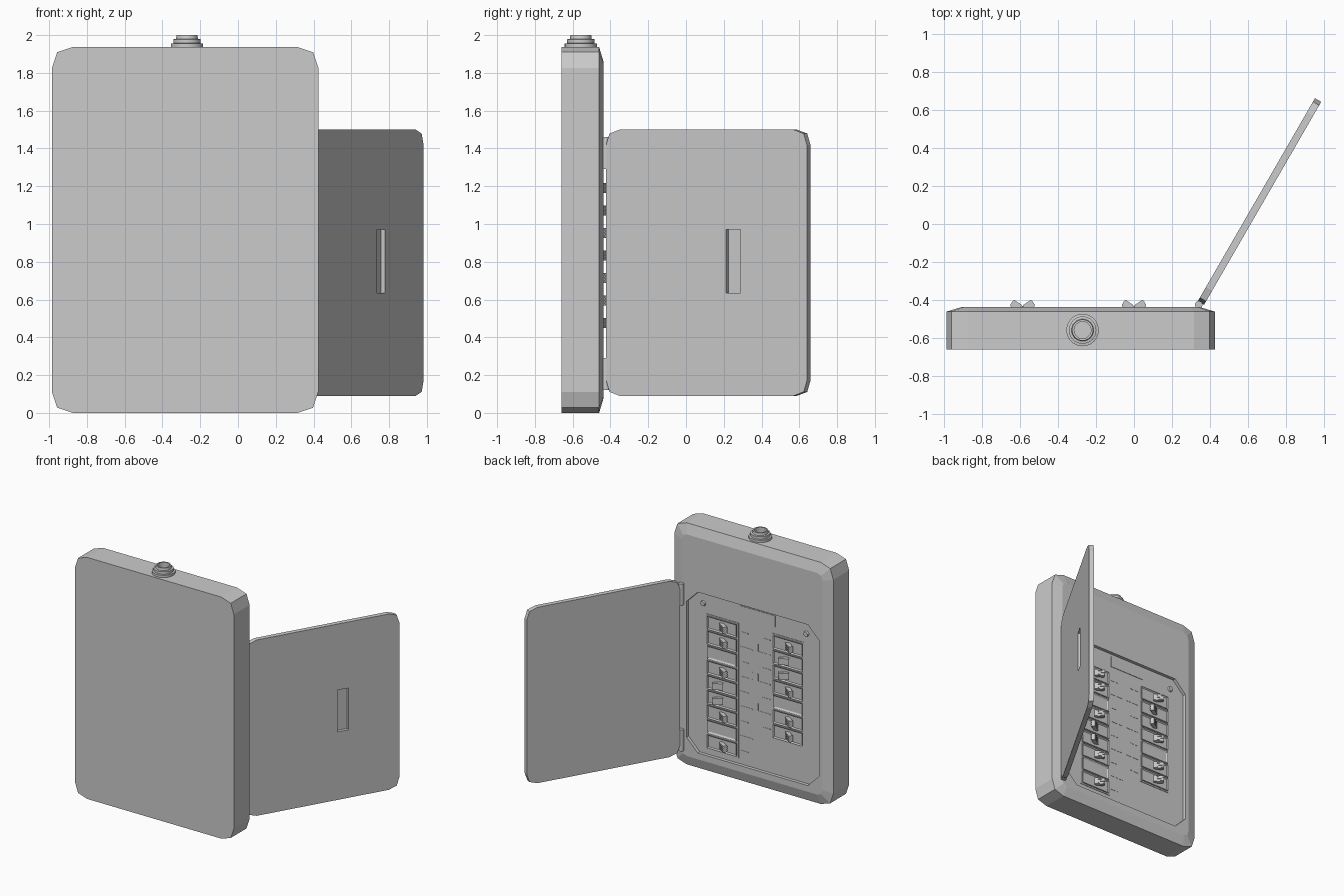
import bpy, bmesh, math
from mathutils import Matrix, Vector

cube = bpy.data.objects.get("Cube")
if cube:
    bpy.data.objects.remove(cube, do_unlink=True)

grey = bpy.data.materials.new("light_grey_metal")
grey.use_nodes = True
COLOUR = (0.6, 0.6, 0.6, 1)
grey.diffuse_color = COLOUR
grey.node_tree.nodes["Principled BSDF"].inputs["Base Color"].default_value = COLOUR


def finish(name, bm, matrix=None):
    bmesh.ops.recalc_face_normals(bm, faces=bm.faces)
    mesh = bpy.data.meshes.new(name)
    bm.to_mesh(mesh)
    bm.free()
    mesh.materials.append(grey)
    obj = bpy.data.objects.new(name, mesh)
    bpy.context.collection.objects.link(obj)
    if matrix:
        obj.matrix_world = matrix
    return obj


def add_box(bm, lo, hi, matrix=None):
    lo, hi = Vector(lo), Vector(hi)
    m = Matrix.Translation((lo + hi) / 2) @ Matrix.Diagonal((*(hi - lo), 1))
    return bmesh.ops.create_cube(bm, size=1, matrix=(matrix or Matrix()) @ m)["verts"]


def outline(x0, x1, z0, z1, r, k=0.25):
    """Rectangle with three-point corners; k = 0.5 gives a plain chamfer."""
    pts = []
    for x, z, sx, sz in ((x0, z0, 1, 1), (x1, z0, -1, 1), (x1, z1, -1, -1), (x0, z1, 1, -1)):
        corner = [(x, z + sz * r), (x + sx * r * k, z + sz * r * k), (x + sx * r, z)]
        pts += corner if sx == sz else corner[::-1]
    return pts


def loft(bm, sections):
    """Joins (outline, y) sections and caps both ends."""
    rings = [[bm.verts.new((x, y, z)) for x, z in pts] for pts, y in sections]
    n = len(rings[0])
    for a, b in zip(rings, rings[1:]):
        for i in range(n):
            j = (i + 1) % n
            bm.faces.new((a[i], a[j], b[j], b[i]))
    bm.faces.new(rings[0])
    bm.faces.new(rings[-1])


# Cabinet with sloped rim and recessed breaker bay
FLOOR = -0.462
outer = outline(-0.985, 0.425, 0, 1.937, 0.11)
bay = outline(-0.875, 0.3, 0.13, 1.42, 0.1, 0.5)
bm = bmesh.new()
loft(bm, [(outer, -0.66), (outer, -0.46),
          (outline(-0.905, 0.345, 0.08, 1.857, 0.05), -0.436),
          (bay, -0.436), (bay, FLOOR)])
finish("cabinet", bm)

# Conduit fitting turned around a vertical axis
profile = [(0.085, 1.93), (0.085, 1.955), (0.072, 1.957), (0.072, 1.978),
           (0.058, 1.98), (0.055, 2.0), (0.044, 2.0), (0.044, 1.95), (0, 1.95)]
bm = bmesh.new()
verts = [bm.verts.new((r, 0, z)) for r, z in profile]
edges = [bm.edges.new(pair) for pair in zip(verts, verts[1:])]
bmesh.ops.spin(bm, geom=verts + edges, axis=(0, 0, 1), cent=(0, 0, 0),
               angle=math.tau, steps=32)
bmesh.ops.remove_doubles(bm, verts=bm.verts, dist=0.0005)
fitting = finish("conduit_fitting", bm, Matrix.Translation((-0.27, -0.557, 0)))
bpy.context.view_layer.objects.active = fitting
fitting.select_set(True)
bpy.ops.object.shade_smooth_by_angle(angle=math.radians(35))
fitting.select_set(False)

# Open door with a shallow finger pull on its outside
hinge = Matrix.Translation((0.335, -0.405, 0)) @ Matrix.Rotation(math.radians(60), 4, "Z")
bm = bmesh.new()
edge = outline(0, 1.23, 0.09, 1.5, 0.085)
loft(bm, [(edge, -0.038), (edge, 0)])
door = finish("door", bm, hinge)
bm = bmesh.new()
add_box(bm, (0.735, -0.06, 0.635), (0.822, -0.013, 0.97))
cutter = finish("pull_cutter", bm, hinge)
cutter.hide_render = True
cutter.hide_viewport = True
cut = door.modifiers.new("finger_pull", "BOOLEAN")
cut.object = cutter
cut.solver = "EXACT"

# Hinge knuckles joining door and cabinet
bm = bmesh.new()
for z0 in (0.12, 1.29):
    bmesh.ops.create_cone(bm, cap_ends=True, segments=12, radius1=0.02, radius2=0.02, depth=0.17,
                          matrix=Matrix.Translation((0.34, -0.424, z0 + 0.085)))
finish("hinge_knuckles", bm)


def add_cell(bm, x, z, blank):
    """Breaker body with a sunken window, or a plain filler plate."""
    add_box(bm, (x - 0.13, FLOOR - 0.01, z - 0.053), (x + 0.13, FLOOR + 0.012, z + 0.053))
    bm.faces.ensure_lookup_table()
    top = max(bm.faces[-6:], key=lambda f: f.calc_center_median().y)
    bmesh.ops.inset_individual(bm, faces=[top], thickness=0.018 if blank else 0.012)
    bmesh.ops.translate(bm, verts=top.verts, vec=(0, -0.008, 0))


def add_toggle(bm, x, z, side):
    """Tilted switch lever with grip ribs."""
    m = Matrix.Translation((x, -0.45, z)) @ Matrix.Rotation(side * math.radians(-57), 4, "Z")
    add_box(bm, (-0.015, -0.012, -0.026), (0.015, 0.068, 0.026), m)
    for i in (-1, 0, 1):
        add_box(bm, (-0.019, 0.015, i * 0.016 - 0.004), (0.019, 0.065, i * 0.016 + 0.004), m)


# Breaker columns: m leans to -x, p leans to +x, b is a blank filler
PITCH, TOP = 0.119, 1.25
frames, cells, levers, traces = (bmesh.new() for _ in range(4))
for x, rows, inward in ((0.0, "mmbmppmbm", -1), (-0.585, "mppmbmm", 1)):
    add_box(frames, (x - 0.145, FLOOR - 0.01, TOP - PITCH * len(rows) - 0.005),
            (x + 0.145, FLOOR + 0.004, TOP + 0.005))
    for i, kind in enumerate(rows):
        z = TOP - PITCH * (i + 0.5)
        add_cell(cells, x, z, kind == "b")
        if kind != "b":
            add_toggle(levers, x, z, -1 if kind == "m" else 1)
        # Thin circuit lines running in from each breaker
        a = x + inward * 0.16
        b = x + inward * (0.27 if i % 2 else 0.23)
        add_box(traces, (min(a, b), FLOOR - 0.004, z - 0.003), (max(a, b), FLOOR + 0.002, z + 0.003))
        if i % 2:
            add_box(traces, (b - 0.003, FLOOR - 0.004, z), (b + 0.003, FLOOR + 0.002, z + 0.06))
finish("breaker_column_frames", frames)
finish("breaker_cells", cells)
finish("breaker_toggles", levers)
finish("circuit_lines", traces)

# Blank label plate above the columns
bm = bmesh.new()
add_box(bm, (-0.47, FLOOR - 0.004, 1.31), (-0.16, FLOOR + 0.004, 1.4))
finish("label_plate", bm)

# Panel screws
bm = bmesh.new()
for x in (0.17, -0.745):
    m = Matrix.Translation((x, FLOOR + 0.003, 1.33)) @ Matrix.Rotation(math.pi / 2, 4, "X")
    bmesh.ops.create_cone(bm, cap_ends=True, segments=16, radius1=0.018, radius2=0.025, depth=0.018, matrix=m)
finish("panel_screws", bm)
